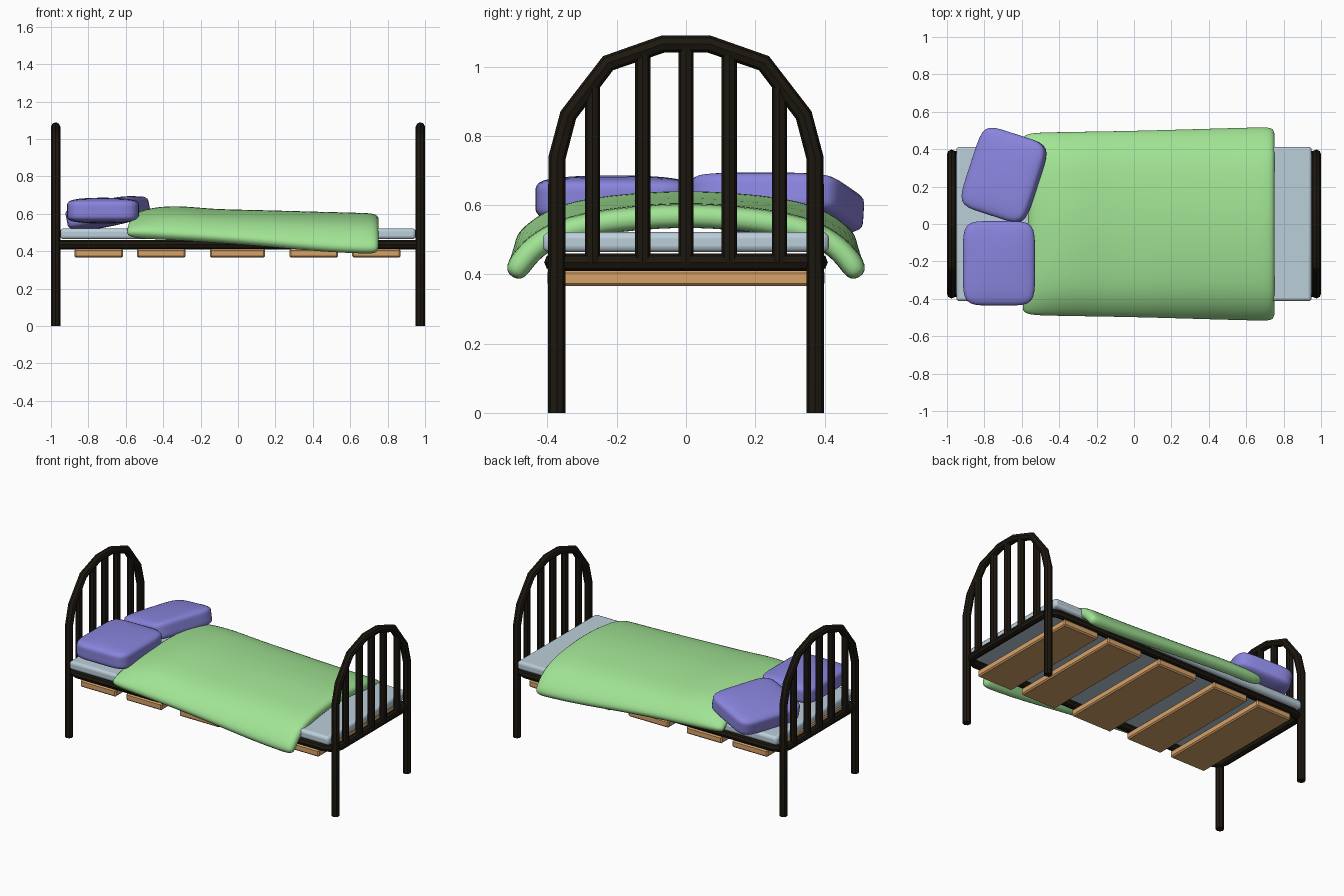
import bpy, bmesh, math
from mathutils import Matrix

if "Cube" in bpy.data.objects:
    bpy.data.objects.remove(bpy.data.objects["Cube"])


def material(name, rgb):
    m = bpy.data.materials.new(name)
    m.diffuse_color = (*rgb, 1)
    m.use_nodes = True
    m.node_tree.nodes["Principled BSDF"].inputs["Base Color"].default_value = m.diffuse_color
    return m


IRON = material("dark_iron", (0.012, 0.009, 0.005))
WOOD = material("wood", (0.68, 0.36, 0.14))
SHEET = material("pale_sheet", (0.50, 0.62, 0.70))
GREEN = material("green_cloth", (0.36, 0.78, 0.30))
PURPLE = material("purple_cloth", (0.25, 0.23, 0.72))


def add_object(name, bm, mat):
    bmesh.ops.recalc_face_normals(bm, faces=bm.faces)
    me = bpy.data.meshes.new(name)
    bm.to_mesh(me)
    bm.free()
    ob = bpy.data.objects.new(name, me)
    bpy.context.collection.objects.link(ob)
    me.materials.append(mat)
    return ob


def activate(ob):
    bpy.ops.object.select_all(action='DESELECT')
    ob.select_set(True)
    bpy.context.view_layer.objects.active = ob


def tube(name, pts, radius, cyclic=False):
    """Eight-sided bar along a path."""
    cu = bpy.data.curves.new(name, 'CURVE')
    cu.dimensions = '3D'
    cu.bevel_depth = radius
    cu.bevel_resolution = 2
    cu.use_fill_caps = True
    sp = cu.splines.new('POLY')
    sp.points.add(len(pts) - 1)
    for p, co in zip(sp.points, pts):
        p.co = (*co, 1)
    sp.use_cyclic_u = cyclic
    ob = bpy.data.objects.new(name, cu)
    bpy.context.collection.objects.link(ob)
    cu.materials.append(IRON)
    activate(ob)
    bpy.ops.object.convert(target='MESH')
    bpy.ops.object.shade_smooth_by_angle(angle=math.radians(30))


def box(name, x0, x1, y, z0, z1, mat, bevel, segments=1):
    bm = bmesh.new()
    bmesh.ops.create_cube(bm, size=1)
    bmesh.ops.scale(bm, vec=(x1 - x0, 2 * y, z1 - z0), verts=bm.verts)
    bmesh.ops.translate(bm, vec=((x0 + x1) / 2, 0, (z0 + z1) / 2), verts=bm.verts)
    ob = add_object(name, bm, mat)
    mod = ob.modifiers.new("bevel", 'BEVEL')
    mod.width = bevel
    mod.segments = segments
    return ob


def smooth_subdivide(ob):
    ob.modifiers.new("subdivision", 'SUBSURF').levels = 2
    ob.modifiers["subdivision"].render_levels = 2
    for p in ob.data.polygons:
        p.use_smooth = True


# Head and foot: arched hoop with legs, plus five upright bars
half = [(0.373, 0), (0.373, 0.735), (0.34, 0.86), (0.225, 1.01), (0.067, 1.065)]
for label, x in (("head", -0.975), ("foot", 0.975)):
    arch = half + [(-y, z) for y, z in reversed(half)]
    tube(label + "_hoop", [(x, y, z) for y, z in arch], 0.025)
    for i, (y, z) in enumerate([(-0.27, 0.955), (-0.125, 1.045), (0, 1.065),
                                (0.125, 1.045), (0.27, 0.955)]):
        tube(f"{label}_bar_{i + 1}", [(x, y, 0.433), (x, y, z)], 0.022)

# Rail loop with cut corners
quarter = [(0.97, 0.32), (0.955, 0.365), (0.9, 0.385)]
loop = quarter + [(-x, y) for x, y in reversed(quarter)]
loop += [(x, -y) for x, y in reversed(loop)]
tube("bed_rail", [(x, y, 0.435) for x, y in loop], 0.025, True)

# Wooden slats
for i, (c, w) in enumerate([(-0.745, 0.26), (-0.41, 0.26), (-0.003, 0.295),
                            (0.405, 0.26), (0.74, 0.26)]):
    box(f"slat_{i + 1}", c - w / 2, c + w / 2, 0.40, 0.366, 0.412, WOOD, 0.008)

# Mattress with clipped corners
mattress = box("mattress", -0.95, 0.95, 0.413, 0.464, 0.522, SHEET, 0.018, 3)
activate(mattress)
bpy.ops.object.shade_smooth_by_angle(angle=math.radians(40))


# Pillows
def pillow(name, loc, size, pitch, turn):
    bm = bmesh.new()
    bmesh.ops.create_cube(bm, size=1)
    bmesh.ops.subdivide_edges(bm, edges=bm.edges[:], cuts=2, use_grid_fill=True)
    for v in bm.verts:
        if abs(v.co.x) > 0.4 or abs(v.co.y) > 0.4:
            v.co.z *= 0.85
        v.co.x *= size[0]
        v.co.y *= size[1]
        v.co.z *= size[2]
    m = (Matrix.Translation(loc) @ Matrix.Rotation(math.radians(turn), 4, 'Z')
         @ Matrix.Rotation(math.radians(pitch), 4, 'Y'))
    bm.transform(m)
    smooth_subdivide(add_object(name, bm, PURPLE))


pillow("front_pillow", (-0.722, -0.21, 0.617), (0.385, 0.45, 0.14), 0, 0)
pillow("back_pillow", (-0.695, 0.262, 0.605), (0.375, 0.455, 0.14), -12, -18)

# Blanket: draped sheet given thickness. Rows: x, mid height, edge drop, half width
rows = [(-0.57, 0.565, 0.08, 0.475), (-0.45, 0.605, 0.13, 0.478),
        (-0.3, 0.611, 0.145, 0.48), (-0.15, 0.592, 0.135, 0.482),
        (0.1, 0.588, 0.15, 0.487), (0.45, 0.578, 0.175, 0.497),
        (0.68, 0.573, 0.18, 0.503), (0.755, 0.568, 0.175, 0.503)]
drape = [(0, 0), (0.3, 0.05), (0.6, 0.16), (0.8, 0.36), (0.93, 0.68), (1, 1.02)]
across = [(-t, d) for t, d in reversed(drape[1:])] + drape
bm = bmesh.new()
grid = []
for i, (x, z, drop, w) in enumerate(rows):
    flare = 0.035 if i == 0 else 0.0
    grid.append([bm.verts.new((x - flare * t * t, w * t, z - drop * d)) for t, d in across])
for a, b in zip(grid, grid[1:]):
    for j in range(len(across) - 1):
        bm.faces.new((a[j], b[j], b[j + 1], a[j + 1]))
blanket = add_object("blanket", bm, GREEN)
solid = blanket.modifiers.new("thickness", 'SOLIDIFY')
solid.thickness = 0.07
solid.offset = 0
smooth_subdivide(blanket)
